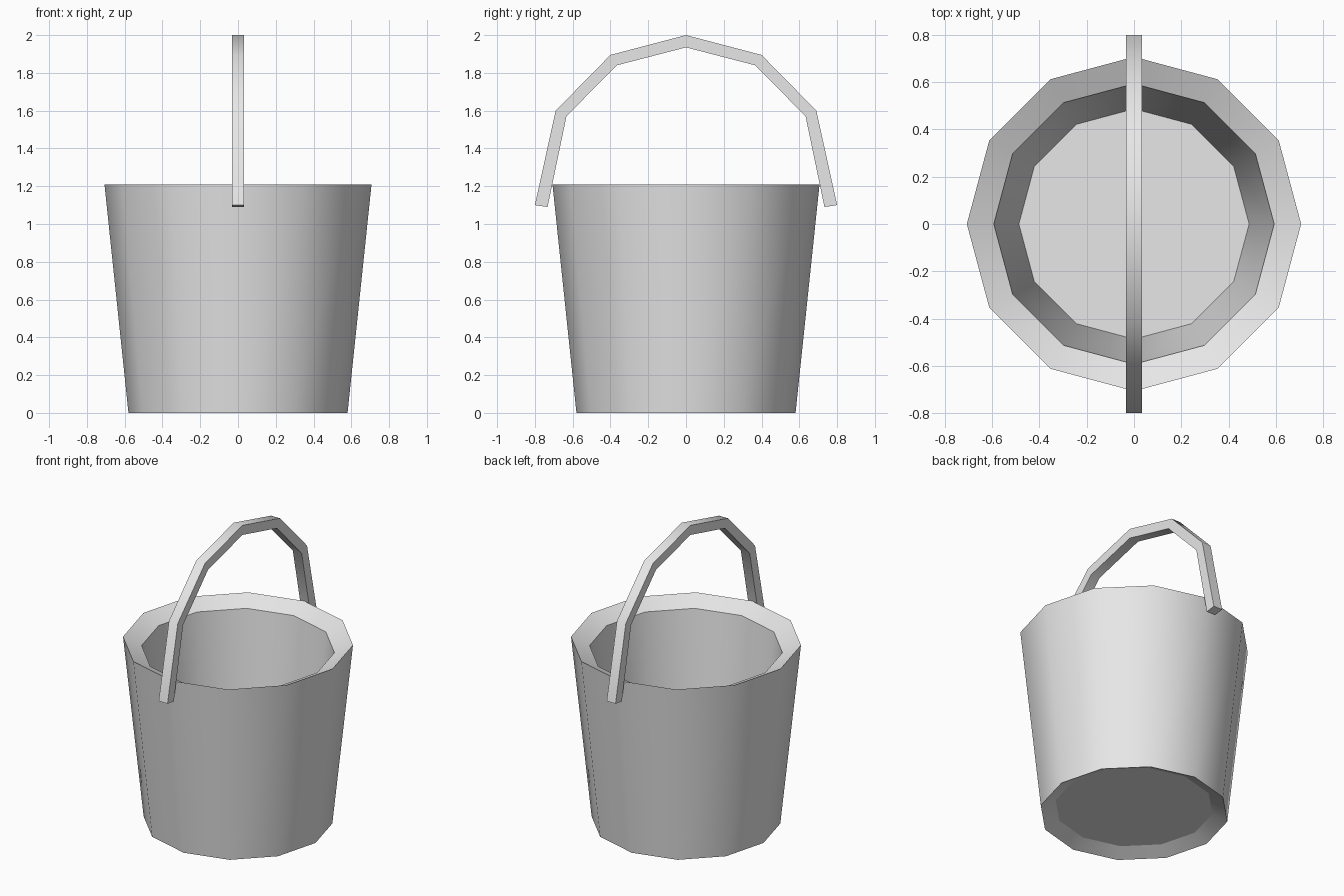
import bpy
import bmesh
from math import cos, sin, pi

SIDES = 12

cube = bpy.data.objects.get("Cube")
if cube:
    bpy.data.objects.remove(cube, do_unlink=True)

grey = bpy.data.materials.new("light grey")
grey.use_nodes = True
grey.diffuse_color = (0.8, 0.8, 0.8, 1)
grey.node_tree.nodes["Principled BSDF"].inputs["Base Color"].default_value = grey.diffuse_color


def skin(name, loops, sharp_loops):
    """Bridge closed loops of points, cap both ends and smooth between the sharp edges."""
    bm = bmesh.new()
    rings = [[bm.verts.new(p) for p in loop] for loop in loops]
    count = len(rings[0])
    for a, b in zip(rings, rings[1:]):
        for i in range(count):
            j = (i + 1) % count
            bm.faces.new((a[i], a[j], b[j], b[i]))
    bm.faces.new(rings[0])
    bm.faces.new(rings[-1])
    bmesh.ops.recalc_face_normals(bm, faces=bm.faces)
    for face in bm.faces:
        face.smooth = True
    # Sharp edges run around the loops, or along the sweep as well
    ring_of = {v: n for n, ring in enumerate(rings) for v in ring}
    ends = (0, len(rings) - 1)
    for edge in bm.edges:
        a, b = (ring_of[v] for v in edge.verts)
        across = a == b
        sharp = across if sharp_loops else (not across or a in ends)
        edge.smooth = not sharp
    mesh = bpy.data.meshes.new(name)
    bm.to_mesh(mesh)
    bm.free()
    mesh.materials.append(grey)
    obj = bpy.data.objects.new(name, mesh)
    bpy.context.collection.objects.link(obj)
    return obj


# Bucket: recessed base, flared wall, rim sloping inwards, inner wall, floor
profile = [(0.487, 0.045), (0.58, 0), (0.707, 1.21), (0.593, 1.155), (0.487, 0.055)]
bucket_loops = [
    [(r * cos(2 * pi * i / SIDES), r * sin(2 * pi * i / SIDES), z) for i in range(SIDES)]
    for r, z in profile
]
skin("bucket", bucket_loops, True)

# Handle: square bar bent into an arch, given as outer and inner (y, z) pairs
half = [((0.8, 1.1), (0.733, 1.09)), ((0.69, 1.6), (0.633, 1.57)), ((0.4, 1.895), (0.367, 1.84))]
mirrored = [((-o[0], o[1]), (-i[0], i[1])) for o, i in reversed(half)]
arch = half + [((0, 2), (0, 1.935))] + mirrored
W = 0.033
handle_loops = [
    [(-W, *outer), (W, *outer), (W, *inner), (-W, *inner)] for outer, inner in arch
]
skin("handle", handle_loops, False)
